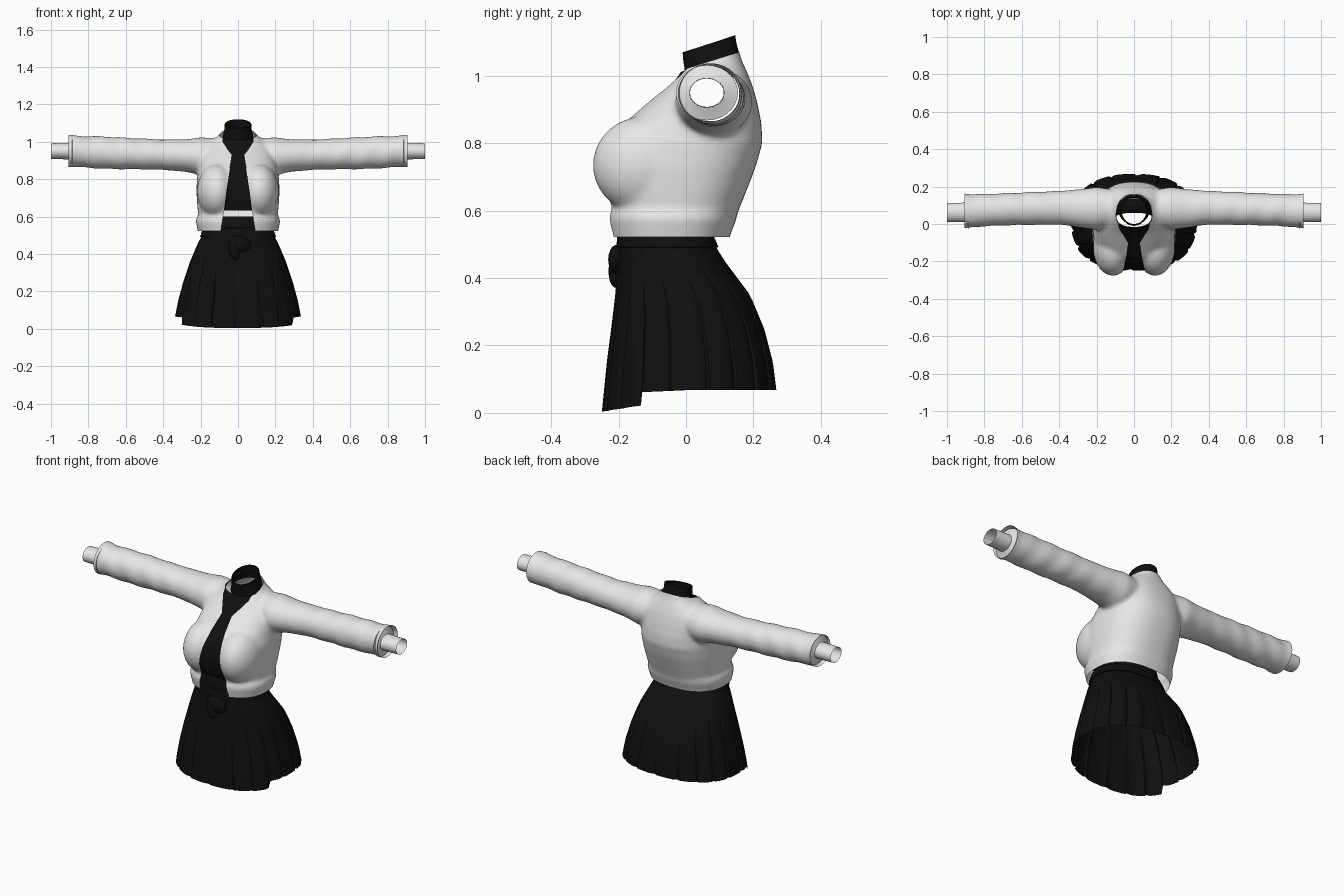
import bpy, bmesh, math
from mathutils import Vector, Matrix

if "Cube" in bpy.data.objects:
    bpy.data.objects.remove(bpy.data.objects["Cube"])


def material(name, v):
    m = bpy.data.materials.new(name)
    m.diffuse_color = (v, v, v, 1)
    m.use_nodes = True
    m.node_tree.nodes["Principled BSDF"].inputs["Base Color"].default_value = m.diffuse_color
    return m


WHITE = material("white_cloth", 0.8)
BLACK = material("black_cloth", 0.005)


def lerp(table, t):
    """Read the row of a table at t, where column 0 is the key."""
    if t <= table[0][0]:
        return table[0][1:]
    for a, b in zip(table, table[1:]):
        if t <= b[0]:
            k = (t - a[0]) / (b[0] - a[0])
            return [p + (q - p) * k for p, q in zip(a[1:], b[1:])]
    return table[-1][1:]


def oval(a, n):
    """Point on a unit superellipse."""
    c, s = math.cos(a), math.sin(a)
    return (math.copysign(abs(c) ** (2 / n), c), math.copysign(abs(s) ** (2 / n), s))


def loft(bm, rings, caps=False):
    rows = [[bm.verts.new(p) for p in r] for r in rings]
    n = len(rows[0])
    for a, b in zip(rows, rows[1:]):
        for i in range(n):
            j = (i + 1) % n
            bm.faces.new((a[i], a[j], b[j], b[i]))
    if caps:
        bm.faces.new(rows[0][::-1])
        bm.faces.new(rows[-1])


def finish(name, bm, mat, angle=40, fix=True):
    if fix:
        bmesh.ops.recalc_face_normals(bm, faces=bm.faces)
    me = bpy.data.meshes.new(name)
    bm.to_mesh(me)
    bm.free()
    ob = bpy.data.objects.new(name, me)
    bpy.context.collection.objects.link(ob)
    me.materials.append(mat)
    bpy.ops.object.select_all(action='DESELECT')
    ob.select_set(True)
    bpy.context.view_layer.objects.active = ob
    bpy.ops.object.shade_smooth_by_angle(angle=math.radians(angle))
    return ob


def cut(bm, co, no, clear=True):
    bmesh.ops.bisect_plane(bm, geom=bm.verts[:] + bm.edges[:] + bm.faces[:],
                           plane_co=co, plane_no=no, clear_outer=clear)


# Body volume: z, half width, front y, back y
TORSO = [(0.47, .205, -.215, .12), (.525, .215, -.225, .13), (.575, .226, -.236, .15),
         (.592, .222, -.234, .152), (.605, .212, -.226, .158), (.66, .218, -.240, .18),
         (.73, .222, -.245, .207), (.80, .22, -.232, .227), (.86, .21, -.185, .224),
         (.92, .20, -.115, .212), (.97, .18, -.055, .198), (1.01, .135, -.022, .182),
         (1.04, .096, -.010, .168), (1.07, .08, -.007, .158), (1.16, .074, -.005, .150)]
# Sleeve volume: x, centre y, centre z, radius y, radius z
SLEEVE = [(.06, .085, .925, .09, .09), (.2, .083, .922, .115, .102), (.27, .083, .926, .105, .088),
          (.4, .087, .931, .090, .081), (.55, .083, .936, .088, .083), (.7, .078, .941, .086, .087),
          (.84, .072, .947, .087, .084), (.87, .07, .95, .09, .083), (.96, .07, .952, .102, .092)]

body = bmesh.new()
rings = []
for i in range(47):
    z = .47 + .015 * i
    w, f, b = lerp(TORSO, z)
    ring = []
    for k in range(48):
        x, y = oval(k * math.tau / 48, 2.4)
        ring.append((w * x, (f + b) / 2 + (b - f) / 2 * y, z))
    rings.append(ring)
loft(body, rings, True)
for s in (-1, 1):
    rings = []
    for i in range(46):
        x = .06 + .02 * i
        cy, cz, ry, rz = lerp(SLEEVE, x)
        ring = []
        for k in range(32):
            a = k * math.tau / 32
            g = 1 + .025 * math.sin(x * 48 + 2 * a) * min(1, max(0, x * 3 - .7))
            ring.append((s * x, cy + ry * g * math.cos(a), cz + rz * g * math.sin(a)))
        rings.append(ring if s > 0 else ring[::-1])
    loft(body, rings, True)
    # Chest fullness
    bmesh.ops.create_uvsphere(body, u_segments=32, v_segments=20, radius=1, matrix=Matrix.Translation(
        (s * .113, -.125, .735)) @ Matrix.Diagonal((.106, .152, .145, 1)))

# Blend the volumes into one smooth shell
src = finish("body_form", body, WHITE)
rm = src.modifiers.new("blend", 'REMESH')
rm.mode, rm.voxel_size = 'VOXEL', .0105
sm = src.modifiers.new("soften", 'SMOOTH')
sm.factor, sm.iterations = .5, 7
dg = bpy.context.evaluated_depsgraph_get()
shell = bpy.data.meshes.new_from_object(src.evaluated_get(dg))
bpy.data.objects.remove(src)

NECK_CO, NECK_NO = Vector((0, .075, 1.045)), Vector((0, -.3, .95)).normalized()
# Front opening: z, half width
OPENING = [(.5, .095), (.6, .08), (.75, .06), (.93, .032), (.96, .055), (1.0, .082), (1.09, .086)]

# Jacket, open at hem, neck, wrists and down the front
bm = bmesh.new()
bm.from_mesh(shell)
cut(bm, NECK_CO, NECK_NO)
cut(bm, (0, 0, .522), (0, 0, -1))
for s in (-1, 1):
    cut(bm, (s * .905, 0, 0), (s, 0, 0))
for z, w in OPENING[1:-1]:
    cut(bm, (0, 0, z), (0, 0, 1), False)
for (z0, w0), (z1, w1) in zip(OPENING, OPENING[1:]):
    for s in (-1, 1):
        faces = [f for f in bm.faces if f.calc_center_median().y < .07
                 and z0 < f.calc_center_median().z < z1 and abs(f.calc_center_median().x) < .15]
        geom = set(faces)
        for f in faces:
            geom.update(f.edges)
            geom.update(f.verts)
        bmesh.ops.bisect_plane(bm, geom=list(geom), plane_co=(s * w0, 0, z0),
                               plane_no=Vector((z1 - z0, 0, -s * (w1 - w0))).normalized())
gone = []
for f in bm.faces:
    c = f.calc_center_median()
    if c.y < .07 and abs(c.x) < lerp(OPENING, c.z)[0]:
        gone.append(f)
bmesh.ops.delete(bm, geom=gone, context='FACES')
finish("jacket", bm, WHITE, 50, False)

# Black top showing in the opening, set just under the jacket
bm = bmesh.new()
bm.from_mesh(shell)
cut(bm, NECK_CO, NECK_NO)
cut(bm, (0, 0, .63), (0, 0, -1))
cut(bm, (0, .09, 0), (0, 1, 0))
for s in (-1, 1):
    cut(bm, (s * .12, 0, 0), (s, 0, 0))
bm.normal_update()
for v, n in [(v, v.normal.copy()) for v in bm.verts]:
    v.co -= n * .006
finish("inner_top", bm, BLACK, 50, False)

# Tilted collar: front y, front z, back y, back z, half width
bm = bmesh.new()
rings = []
for f, zf, b, zb, w in [(-.004, .995, .158, 1.04, .084), (-.004, 1.02, .157, 1.07, .078),
                        (-.008, 1.045, .15, 1.095, .072), (-.01, 1.07, .146, 1.12, .071),
                        (-.004, 1.07, .14, 1.119, .066), (.0, 1.03, .145, 1.08, .066)]:
    ring = []
    for k in range(40):
        a = k * math.tau / 40
        t = (1 + math.sin(a)) / 2
        ring.append((w * math.cos(a), f + (b - f) * t, zf + (zb - zf) * t))
    rings.append(ring)
loft(bm, rings)
finish("collar", bm, BLACK)

# Shirt cuffs: x, radius y, radius z
for s, side in ((-1, "left"), (1, "right")):
    bm = bmesh.new()
    rings = []
    for x, ry, rz in [(.885, .092, .082), (.892, .07, .062), (.9, .052, .044), (.95, .051, .043), (1.0, .05, .042)]:
        rings.append([(s * x, .062 + ry * math.cos(k * math.tau / 28),
                       .95 + rz * math.sin(k * math.tau / 28)) for k in range(28)])
    loft(bm, rings)
    finish(side + "_cuff", bm, WHITE)

# Pleated skirt: z, half width, front y, back y
SKIRT = [(0, .345, -.250, .270), (.07, .336, -.243, .268), (.15, .32, -.235, .258), (.25, .293, -.222, .232),
         (.35, .260, -.210, .190), (.45, .218, -.202, .115), (.52, .182, -.198, .072), (.6, .165, -.19, .06)]
N, PLEATS = 216, 18
bm = bmesh.new()
rings = []
for i in range(25):
    t = i / 24
    ring = []
    for k in range(N):
        a = k * math.tau / N
        x, y = oval(a, 2.35)
        front = max(0, -y)
        hem = .068 - .012 * front if y > -.57 else .022 - .018 * (front - .57) / .43
        z = .6 + (hem - .6) * t
        w, f, b = lerp(SKIRT, z)
        saw = (k * PLEATS / N + .5) % 1
        g = 1 - .045 * t * max(0, saw - .72) / .28
        ring.append((w * x * g, (f + b) / 2 + (b - f) / 2 * y * g, z))
    rings.append(ring)
loft(bm, rings)
finish("skirt", bm, BLACK, 30)

# Waist sash with a front knot and short tail
bm = bmesh.new()
rings = []
for z, e in [(.49, 0), (.492, .007), (.54, .007), (.543, 0)]:
    w, f, b = lerp(SKIRT, z)
    rings.append([((w + e) * oval(k * math.tau / 64, 2.35)[0],
                   (f + b) / 2 + ((b - f) / 2 + e) * oval(k * math.tau / 64, 2.35)[1], z) for k in range(64)])
loft(bm, rings)
finish("waist_sash", bm, BLACK)
for name, loc, size, tilt in [("sash_knot", (.01, -.207, .455), (.06, .024, .042), 15),
                              ("sash_tail", (-.02, -.208, .42), (.03, .022, .05), -12)]:
    bm = bmesh.new()
    bmesh.ops.create_uvsphere(bm, u_segments=16, v_segments=10, radius=1, matrix=Matrix.Translation(loc) @
                              Matrix.Rotation(math.radians(tilt), 4, 'Y') @ Matrix.Diagonal((*size, 1)))
    finish(name, bm, BLACK)
